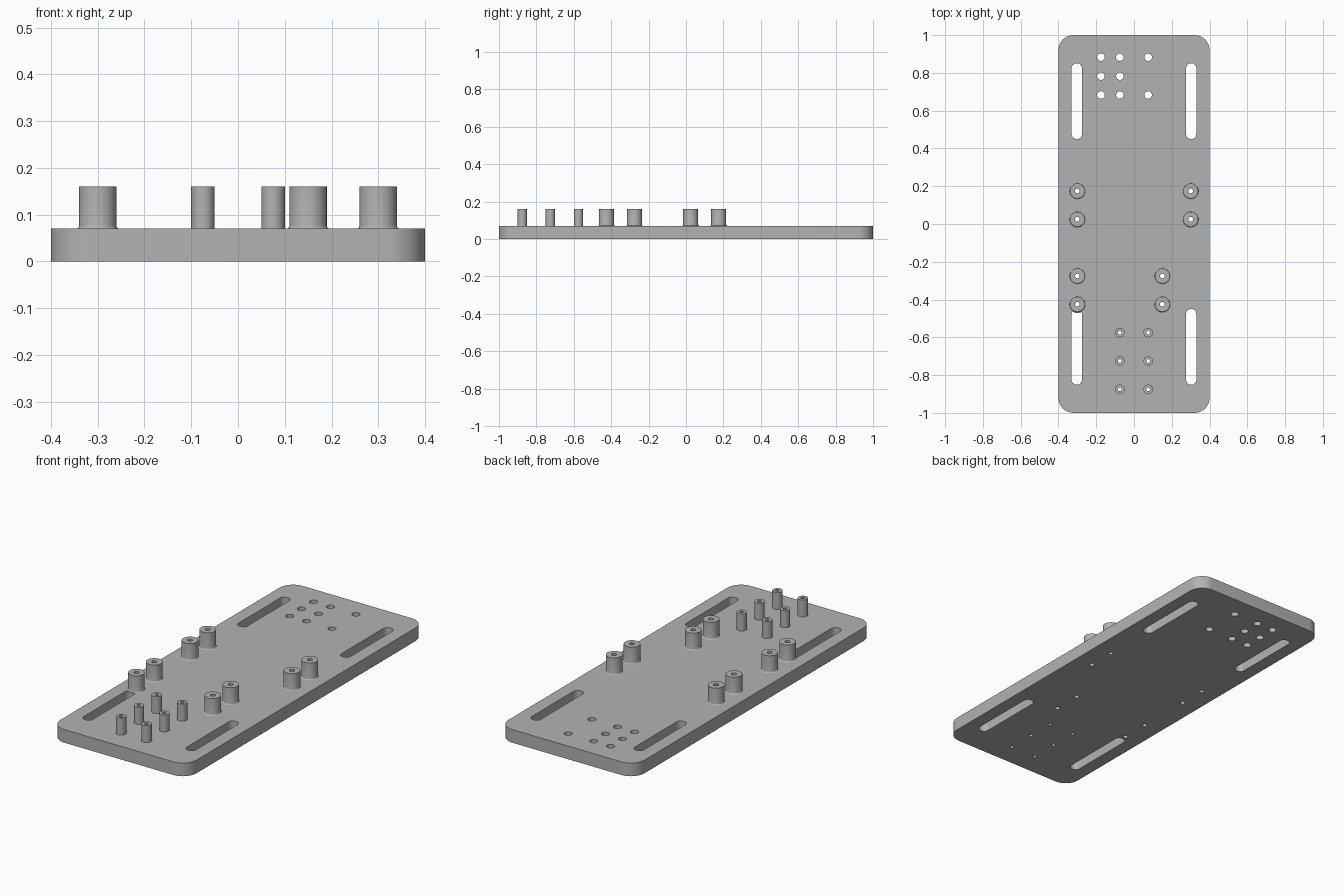
import bpy, bmesh, math

cube = bpy.data.objects.get("Cube")
if cube:
    bpy.data.objects.remove(cube, do_unlink=True)

THICK, TOP = 0.07, 0.16
BIG_BORE, SMALL_BORE, HOLE = 0.0125, 0.01, 0.02

grey = bpy.data.materials.new("plain grey")
grey.use_nodes = True
colour = (0.45, 0.45, 0.45, 1)
grey.diffuse_color = colour
grey.node_tree.nodes["Principled BSDF"].inputs["Base Color"].default_value = colour


def finish(bm, name):
    bmesh.ops.recalc_face_normals(bm, faces=bm.faces)
    mesh = bpy.data.meshes.new(name)
    bm.to_mesh(mesh)
    bm.free()
    mesh.materials.append(grey)
    obj = bpy.data.objects.new(name, mesh)
    bpy.context.collection.objects.link(obj)
    bpy.ops.object.select_all(action="DESELECT")
    obj.select_set(True)
    bpy.context.view_layer.objects.active = obj
    bpy.ops.object.shade_smooth_by_angle(angle=math.radians(35))
    return obj


def circle(x, y, r, n=32):
    return [(x + r * math.cos(2 * math.pi * i / n),
             y + r * math.sin(2 * math.pi * i / n)) for i in range(n)]


def rounded_rect(x, y, half_w, half_h, r, steps=10):
    points = []
    for quarter, (sx, sy) in enumerate([(1, 1), (-1, 1), (-1, -1), (1, -1)]):
        for i in range(steps + 1):
            a = (quarter + i / steps) * math.pi / 2
            points.append((x + sx * (half_w - r) + r * math.cos(a),
                           y + sy * (half_h - r) + r * math.sin(a)))
    return points


def post(name, x, y, radius, bore, fillet):
    """Hollow post, turned from a closed profile around its own axis."""
    profile = [(bore, THICK), (radius + fillet, THICK)]
    if fillet:
        for i in range(1, 5):
            a = i / 4 * math.pi / 2
            profile.append((radius + fillet * (1 - math.sin(a)),
                            THICK + fillet * (1 - math.cos(a))))
    profile += [(radius, TOP), (bore, TOP)]
    bm = bmesh.new()
    verts = [bm.verts.new((r, 0, z)) for r, z in profile]
    edges = [bm.edges.new((verts[i - 1], verts[i])) for i in range(len(verts))]
    bmesh.ops.spin(bm, geom=verts + edges, cent=(0, 0, 0), axis=(0, 0, 1),
                   angle=2 * math.pi, steps=32, use_merge=True)
    bmesh.ops.remove_doubles(bm, verts=bm.verts, dist=1e-5)
    finish(bm, name).location = (x, y, 0)


# Layout of posts, holes and slots
big_posts = [(x, y) for x in (-0.3, 0.3) for y in (0.025, 0.175)]
big_posts += [(x, y) for x in (-0.3, 0.15) for y in (-0.425, -0.275)]
small_posts = [(x, y) for x in (-0.075, 0.075) for y in (-0.575, -0.725, -0.875)]
holes = [(x, y) for x in (-0.175, -0.075, 0.075) for y in (0.883, 0.783, 0.683)]
holes.remove((0.075, 0.783))

# Base plate: outline with all openings, filled and extruded
loops = [rounded_rect(0, 0, 0.4, 1, 0.08)]
loops += [rounded_rect(sx * 0.303, sy * 0.65, 0.027, 0.2, 0.025)
          for sx in (-1, 1) for sy in (-1, 1)]
loops += [circle(x, y, HOLE) for x, y in holes]
loops += [circle(x, y, BIG_BORE) for x, y in big_posts]
loops += [circle(x, y, SMALL_BORE) for x, y in small_posts]
bm = bmesh.new()
for loop in loops:
    verts = [bm.verts.new((x, y, 0)) for x, y in loop]
    for i in range(len(verts)):
        bm.edges.new((verts[i - 1], verts[i]))
bmesh.ops.triangle_fill(bm, edges=bm.edges[:], use_beauty=True, normal=(0, 0, 1))
result = bmesh.ops.extrude_face_region(bm, geom=bm.faces[:], use_keep_orig=True)
top = [g for g in result["geom"] if isinstance(g, bmesh.types.BMVert)]
bmesh.ops.translate(bm, verts=top, vec=(0, 0, THICK))
finish(bm, "base_plate")

# Wide filleted posts and slim straight posts
for i, (x, y) in enumerate(big_posts):
    post(f"wide_post_{i + 1}", x, y, 0.04, BIG_BORE, 0.006)
for i, (x, y) in enumerate(small_posts):
    post(f"slim_post_{i + 1}", x, y, 0.025, SMALL_BORE, 0)
